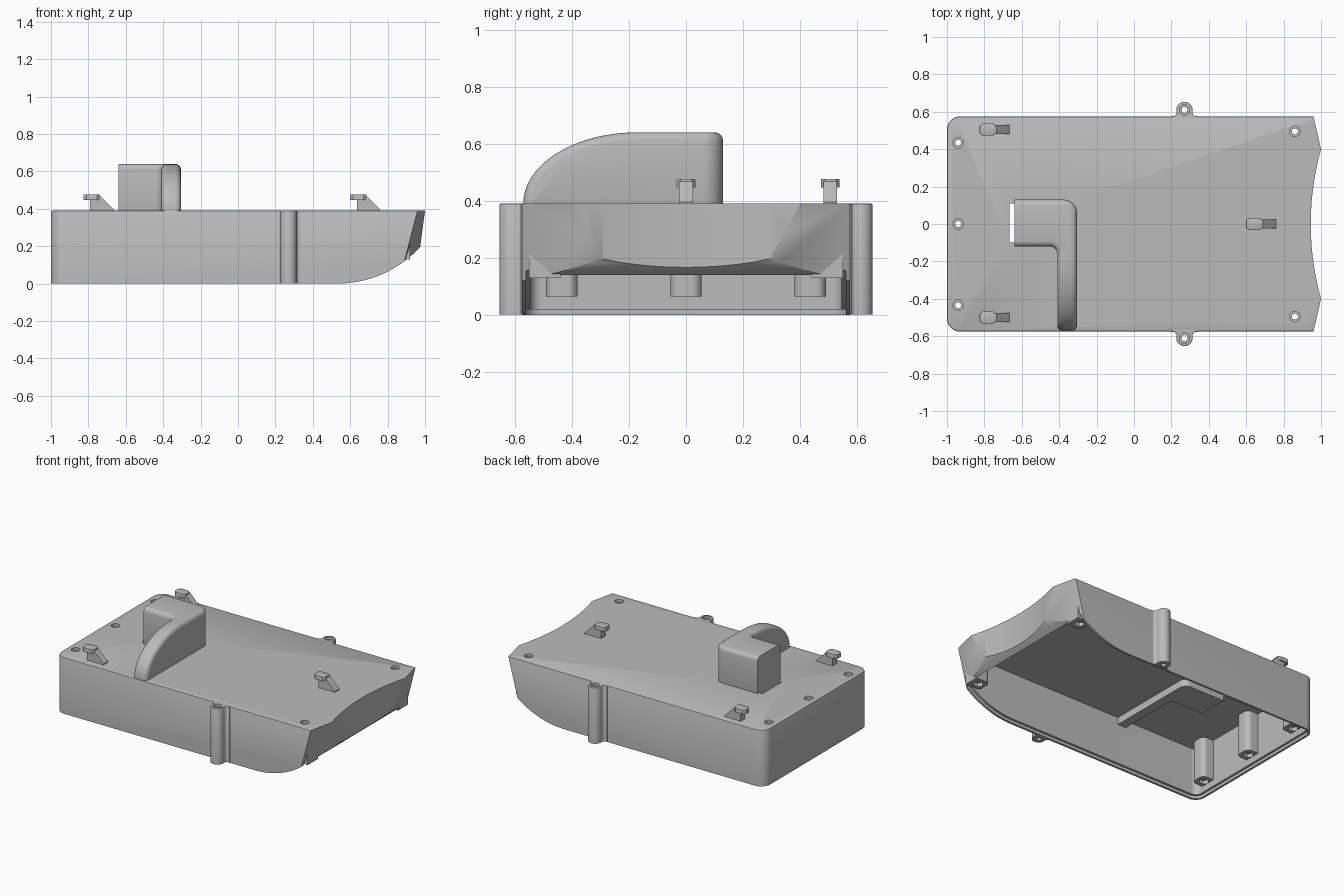
import bpy, bmesh, math
from mathutils import Vector

if "Cube" in bpy.data.objects:
    bpy.data.objects.remove(bpy.data.objects["Cube"])

grey = bpy.data.materials.new("mid_grey")
grey.use_nodes = True
grey.diffuse_color = (0.5, 0.5, 0.5, 1)
grey.node_tree.nodes["Principled BSDF"].inputs["Base Color"].default_value = (0.5, 0.5, 0.5, 1)

AXES = {"z": lambda a, b, t: (a, b, t),
        "y": lambda a, b, t: (a, t, b),
        "x": lambda a, b, t: (t, a, b)}
TOP, CEILING = 0.39, 0.35


def prism(name, pts, lo, hi, axis="z", shear=0.0, rim=0.0):
    """Extrude a 2D outline along an axis; optionally lean it or soften its top rim."""
    place = AXES[axis]
    bm = bmesh.new()
    low = [bm.verts.new(place(a, b, lo)) for a, b in pts]
    high = [bm.verts.new(place(a, b, hi)) for a, b in pts]
    bm.faces.new(low)
    cap = bm.faces.new(high)
    for i in range(len(pts)):
        j = (i + 1) % len(pts)
        bm.faces.new((low[i], low[j], high[j], high[i]))
    for v in bm.verts:
        v.co.x += shear * (v.co.z - TOP)
    bmesh.ops.recalc_face_normals(bm, faces=bm.faces)
    if rim:
        bmesh.ops.bevel(bm, geom=list(cap.edges), offset=rim, segments=2,
                        affect="EDGES", profile=0.5)
    mesh = bpy.data.meshes.new(name)
    bm.to_mesh(mesh)
    bm.free()
    mesh.materials.append(grey)
    ob = bpy.data.objects.new(name, mesh)
    bpy.context.scene.collection.objects.link(ob)
    return ob


def rounded(corners, steps=8):
    """Outline from (x, y, radius) corners."""
    out = []
    for i, (x, y, r) in enumerate(corners):
        p = Vector((x, y))
        if not r:
            out.append((x, y))
            continue
        u = (Vector(corners[i - 1][:2]) - p).normalized()
        v = (Vector(corners[(i + 1) % len(corners)][:2]) - p).normalized()
        half = u.angle(v) / 2
        c = p + (u + v).normalized() * r / math.sin(half)
        a, b = p + u * r / math.tan(half) - c, p + v * r / math.tan(half) - c
        for k in range(steps + 1):
            out.append(tuple(c + a.lerp(b, k / steps).normalized() * r))
    return out


def circle(x, y, r, n=24):
    return [(x + r * math.cos(math.tau * k / n), y + r * math.sin(math.tau * k / n))
            for k in range(n)]


def arc(r, a0, a1, n=18):
    """Bow curve, rising from the flat underside."""
    angles = [a0 + (a1 - a0) * k / n for k in range(n + 1)]
    return [(0.53 + r * math.sin(a), 0.6 - r * math.cos(a)) for a in angles]


def boolean(ob, cutter, operation="DIFFERENCE"):
    m = ob.modifiers.new("cut", "BOOLEAN")
    m.object, m.operation, m.solver = cutter, operation, "EXACT"
    cutter.hide_render = True


def bake(ob):
    """Apply all modifiers and shade."""
    bpy.context.view_layer.update()
    dg = bpy.context.evaluated_depsgraph_get()
    mesh = bpy.data.meshes.new_from_object(ob.evaluated_get(dg))
    ob.modifiers.clear()
    ob.data = mesh
    bpy.ops.object.select_all(action="DESELECT")
    ob.select_set(True)
    bpy.context.view_layer.objects.active = ob
    bpy.ops.object.shade_smooth_by_angle(angle=math.radians(30))
    return ob


def cut(ob, cutters):
    for c in cutters:
        boolean(ob, c)
    bake(ob)
    for c in cutters:
        bpy.data.objects.remove(c)
    return ob


def plan(inset, x_max):
    """Hull outline with rounded rear corners."""
    x, y, r = -1 + inset, 0.575 - inset, 0.07 - inset
    return rounded([(x_max, -y, 0), (x_max, y, 0), (x, y, r), (x, -y, r)])


def duct_solid(name, inset, x_min, bottom, bevel):
    """L-shaped duct: plan outline trimmed by a swept-down side outline."""
    r, i = -0.305 - inset, inset
    ob = prism(name, rounded([(x_min, 0.13 - i, 0), (x_min, -0.12 + i, 0),
                              (-0.41 + i, -0.12 + i, 0.04), (-0.41 + i, -0.62, 0),
                              (r, -0.62, 0), (r, 0.13 - i, 0.07 - i)]), bottom, 0.7)
    ends = [k / 20 * math.pi / 2 for k in range(21)]
    side = [(-0.17 - (0.4 - i) * math.cos(a), TOP + (0.25 - i) * math.sin(a)) for a in ends]
    trim = prism("trim", [(-0.57 + i, bottom - 0.1)] + side
                 + [(0.3, 0.64 - i), (0.3, bottom - 0.1)], -1, 0, "x")
    boolean(ob, trim, "INTERSECT")
    if bevel:
        m = ob.modifiers.new("round", "BEVEL")
        m.width, m.segments, m.limit_method = bevel, 4, "ANGLE"
        m.angle_limit = math.radians(40)
    bake(ob)
    bpy.data.objects.remove(trim)
    return ob


# Hull shell: rounded box, curved bow underside, leaning and hollowed bow face
lip_plan = prism("lip_plan", plan(0.015, 0.915), -0.2, 0.5)
lip = prism("lip", [(-1.1, -0.1), (-1.1, 0.02)] + arc(0.58, 0, 0.8)
            + [(1.1, 0.19), (1.1, -0.1)], -0.7, 0.7, "y")
boolean(lip, lip_plan, "INTERSECT")
bake(lip)
bpy.data.objects.remove(lip_plan)

screws = [(-0.94, 0.435), (-0.94, 0), (-0.94, -0.435), (0.86, 0.495), (0.86, -0.495)]


def screw_cutters(x, y):
    return [prism("bore", circle(x, y, 0.016), -0.2, 0.6),
            prism("recess", circle(x, y, 0.028), TOP - 0.02, 0.6)]


hull = prism("hull_shell", plan(0, 1.1), 0, TOP, rim=0.008)
cutters = [
    prism("bow_under", [(0.53, -0.1)] + arc(0.6, 0.03, 1.3) + [(1.3, 0.44), (1.3, -0.1)],
          -0.8, 0.8, "y"),
    prism("bow_lean", [(1.092, 0), (0.908, 0.8), (1.4, 0.8), (1.4, -0.8), (0.908, -0.8)],
          -0.2, 0.6, shear=0.26),
    prism("bow_hollow", circle(2.425, 0, 1.48, 160), -0.2, 0.6),
    prism("cavity", plan(0.03, 0.909), -0.2, CEILING),
    lip,
    duct_solid("duct_opening", 0.02, -0.665, 0.3, 0)]
for s in screws:
    cutters += screw_cutters(*s)
cut(hull, cutters)

# Hollow duct with its mouth facing the rear
duct = duct_solid("duct", 0, -0.72, 0.36, 0.03)
cut(duct, [duct_solid("duct_inside", 0.02, -0.8, 0.3, 0),
           prism("mouth_trim", [(-0.9, -0.4), (-0.64, -0.4), (-0.64, 0.4), (-0.9, 0.4)],
                 0.2, 0.8)])

# Inner screw posts with hexagonal nut pockets
for n, (x, y) in enumerate(screws):
    rear = x < 0
    wall = -0.985 if rear else 0.92
    tip = x + 0.055 if rear else x - 0.05
    base = 0.065 if rear else 0.13
    post = prism(f"screw_post_{n + 1}",
                 rounded([(wall, y - 0.055, 0), (tip, y - 0.055, 0.035),
                          (tip, y + 0.055, 0.035), (wall, y + 0.055, 0)]), base, 0.36)
    cut(post, [prism("bore", circle(x, y, 0.016), -0.2, 0.6),
               prism("nut", circle(x, y, 0.032, 6), -0.2, base + 0.025)])

# Side lugs with vertical bores
for side, label in ((1, "left"), (-1, "right")):
    y = 0.61 * side
    root, end = 0.56 * side, 0.653 * side
    lug = prism(f"{label}_lug",
                rounded([(0.2, root, 0), (0.2, 0.577 * side, 0), (0.227, 0.577 * side, 0.018),
                         (0.227, end, 0.042), (0.313, end, 0.042),
                         (0.313, 0.577 * side, 0.018), (0.34, 0.577 * side, 0),
                         (0.34, root, 0)]), 0.002, TOP, rim=0.004)
    cut(lug, screw_cutters(0.27, y))

# Hooks on the deck: sloped stem with an overhanging head
for label, x, y in (("rear_left", -0.825, 0.505), ("rear_right", -0.825, -0.5),
                    ("bow", 0.6, 0)):
    stem = [(0.035, 0.38), (0.035, 0.46), (0.09, 0.468), (0.16, 0.396), (0.16, 0.38)]
    bake(prism(f"{label}_hook_stem", [(x + a, z) for a, z in stem],
               y - 0.024, y + 0.024, "y"))
    head = [(0, -0.018), (0.015, -0.033), (0.07, -0.033), (0.088, -0.02),
            (0.088, 0.02), (0.07, 0.033), (0.015, 0.033), (0, 0.018)]
    bake(prism(f"{label}_hook_head", [(x + a, y + b) for a, b in head],
               0.447, 0.477, rim=0.004))
